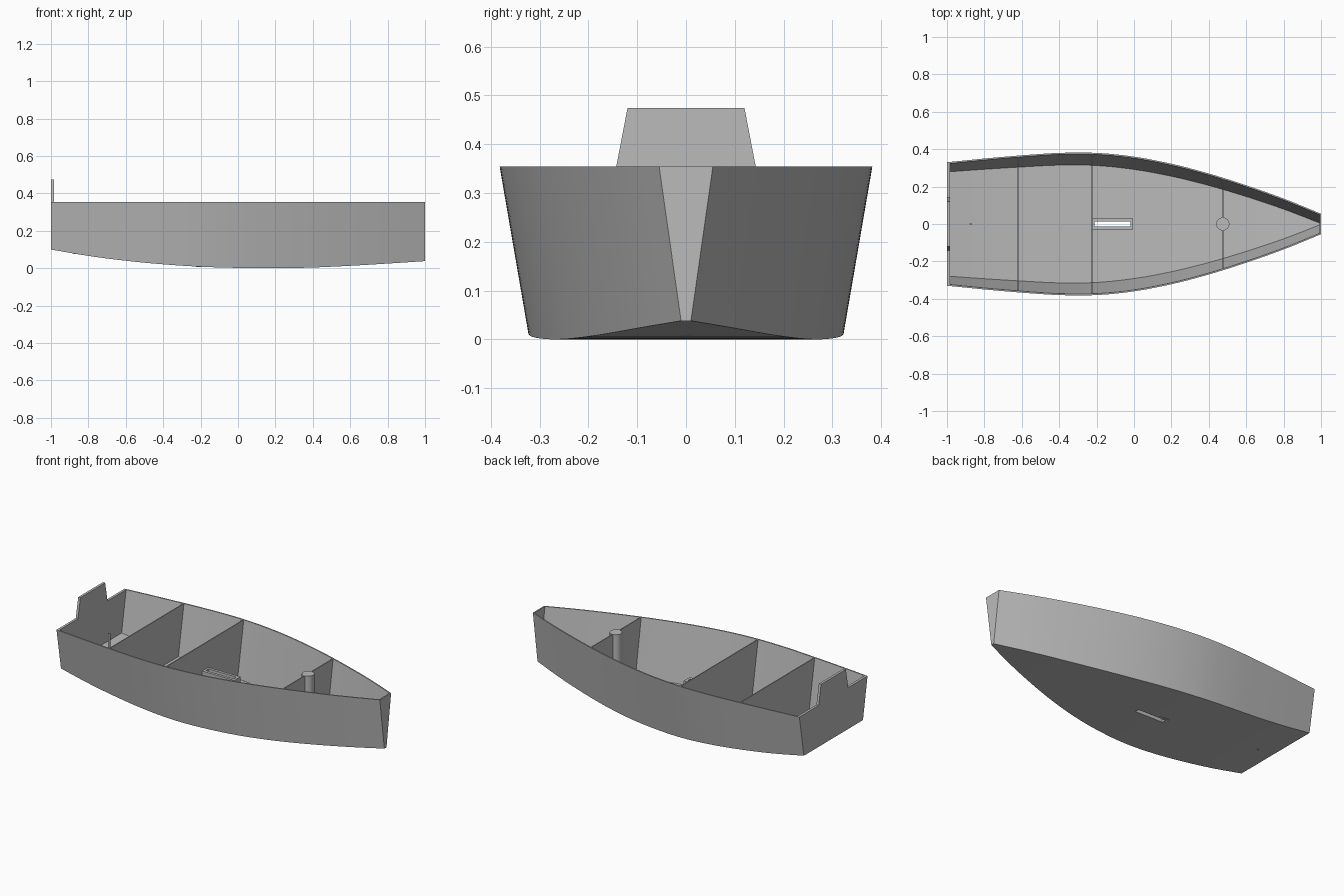
import bpy, bmesh

if "Cube" in bpy.data.objects:
    bpy.data.objects.remove(bpy.data.objects["Cube"])

TOP = 0.354
SKIN = 0.008

grey = bpy.data.materials.new("hull grey")
grey.use_nodes = True
colour = (0.5, 0.5, 0.5, 1)
grey.diffuse_color = colour
grey.node_tree.nodes["Principled BSDF"].inputs["Base Color"].default_value = colour

# Stations along the hull: x, half beam at the gunwale, keel height
STATIONS = [(-1, .33, .1), (-.8, .35, .066), (-.6, .367, .04), (-.4, .38, .021),
            (-.2, .38, .008), (0, .36, .002), (.2, .322, 0), (.4, .27, .004),
            (.6, .207, .013), (.8, .136, .025), (1, .055, .038)]


def section(x):
    """Smoothly interpolated gunwale half beam, chine half beam and keel height."""
    last = len(STATIONS) - 2
    i = max(0, min(last, int((x + 1) / 0.2)))
    t = (x - STATIONS[i][0]) / 0.2
    p1, p2 = STATIONS[i], STATIONS[i + 1]
    p0 = STATIONS[i - 1] if i > 0 else [2 * a - b for a, b in zip(p1, p2)]
    p3 = STATIONS[i + 2] if i < last else [2 * b - a for a, b in zip(p1, p2)]
    beam, keel = [b + 0.5 * t * (c - a + t * (2 * a - 5 * b + 4 * c - d
                  + t * (3 * (b - c) + d - a)))
                  for a, b, c, d in list(zip(p0, p1, p2, p3))[1:]]
    flare = 0.172 - 0.03 * max(0, x)
    return beam, beam - flare * (TOP - keel), keel


def make_object(name, bm):
    bmesh.ops.recalc_face_normals(bm, faces=bm.faces)
    mesh = bpy.data.meshes.new(name)
    bm.to_mesh(mesh)
    bm.free()
    mesh.materials.append(grey)
    obj = bpy.data.objects.new(name, mesh)
    bpy.context.collection.objects.link(obj)
    return obj


def loft(name, rings):
    """Skin a list of closed rings and cap both ends."""
    bm = bmesh.new()
    rows = [[bm.verts.new(p) for p in ring] for ring in rings]
    n = len(rows[0])
    for a, b in zip(rows, rows[1:]):
        for k in range(n):
            bm.faces.new((a[k], a[(k + 1) % n], b[(k + 1) % n], b[k]))
    bm.faces.new(rows[0])
    bm.faces.new(rows[-1])
    return make_object(name, bm)


def plate(name, x0, x1, half):
    """Symmetric crosswise plate from its right-hand outline of (y, z) points."""
    outline = half + [(-y, z) for y, z in reversed(half)]
    return loft(name, [[(x, y, z) for y, z in outline] for x in (x0, x1)])


def box(name, x0, x1, half_y, z0, z1):
    return plate(name, x0, x1, [(half_y, z0), (half_y, z1)])


def activate(obj):
    bpy.ops.object.select_all(action='DESELECT')
    obj.select_set(True)
    bpy.context.view_layer.objects.active = obj


# Open hull shell
rings = []
for k in range(61):
    x = -1 + k / 30
    beam, chine, keel = section(x)
    side = [(beam, TOP), (chine, keel)]
    inner = [(chine - SKIN, keel + SKIN), (beam - SKIN, TOP)]
    ring = side + [(-y, z) for y, z in reversed(side)]
    ring += [(-y, z) for y, z in reversed(inner)] + inner
    rings.append([(x, y, z) for y, z in ring])
hull = loft("hull", rings)

# Transom with raised rudder mount, and bow plate
beam, chine, keel = section(-1)
plate("transom", -1, -.985, [(chine, keel), (beam, TOP), (.143, TOP), (.12, .474)])
beam, chine, keel = section(1)
plate("bow_plate", .992, 1, [(chine, keel), (beam, TOP)])

# Full-height bulkheads
for name, x in (("aft", -.62), ("middle", -.225), ("forward", .475)):
    beam, chine, keel = section(x)
    inset = SKIN / 2
    plate(name + "_bulkhead", x - .003, x + .003,
          [(chine - inset, keel + inset), (beam - inset, TOP)])

# Centreboard case with a slot through the bottom
case = box("centreboard_case", -.225, -.005, .03, .006, .195)
cutter = box("slot_cutter", -.21, -.02, .013, -.1, .4)
cutter.hide_render = True
for obj in (hull, case):
    cut = obj.modifiers.new("slot", 'BOOLEAN')
    cut.operation = 'DIFFERENCE'
    cut.object = cutter
    cut.solver = 'EXACT'
    activate(obj)
    bpy.ops.object.modifier_apply(modifier=cut.name)
bpy.data.objects.remove(cutter)

# Mast step post
bpy.ops.mesh.primitive_cylinder_add(vertices=40, radius=.035, depth=TOP - .008,
                                    location=(.475, 0, (TOP + .008) / 2))
post = bpy.context.object
post.name = "mast_post"
post.data.materials.append(grey)

# Thin upright pin near the stern
box("stern_pin", -.88, -.866, .002, .075, .24)

for obj in (hull, post):
    activate(obj)
    bpy.ops.object.shade_smooth_by_angle(angle=.5)
